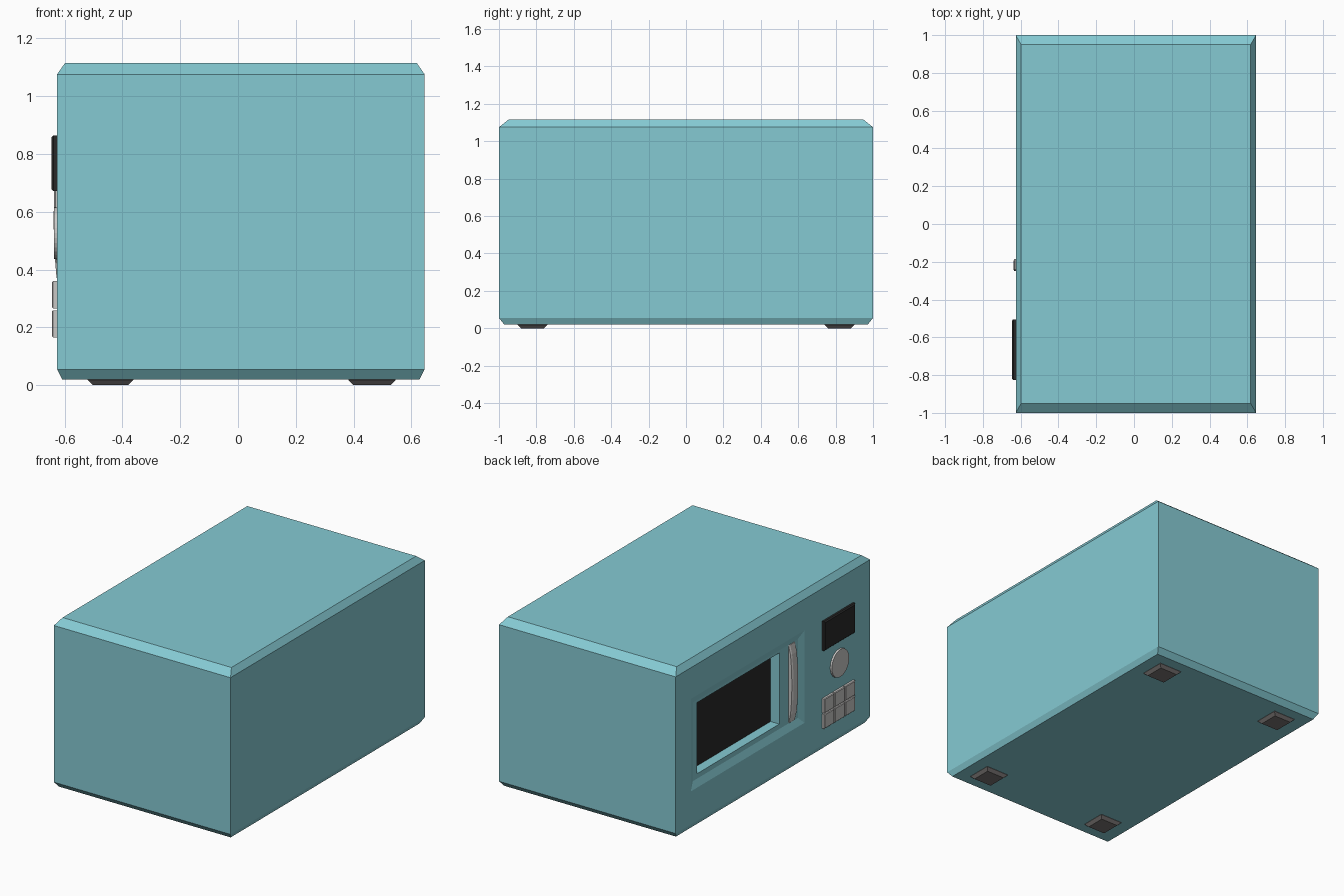
import bpy, bmesh, math
from mathutils import Matrix

if "Cube" in bpy.data.objects:
    bpy.data.objects.remove(bpy.data.objects["Cube"])

FACE = -0.626   # x of the door side
BACK = 0.646


def mat(name, r, g, b):
    m = bpy.data.materials.new(name)
    m.diffuse_color = (r, g, b, 1)
    m.use_nodes = True
    m.node_tree.nodes["Principled BSDF"].inputs["Base Color"].default_value = m.diffuse_color
    return m


TEAL = mat("teal", 0.235, 0.59, 0.65)
BLACK = mat("black", 0.022, 0.022, 0.022)
GREY = mat("grey", 0.58, 0.57, 0.56)
DARK = mat("dark grey", 0.19, 0.175, 0.17)


def finish(bm, name, *mats):
    bmesh.ops.recalc_face_normals(bm, faces=bm.faces)
    me = bpy.data.meshes.new(name)
    bm.to_mesh(me)
    bm.free()
    for m in mats:
        me.materials.append(m)
    ob = bpy.data.objects.new(name, me)
    bpy.context.collection.objects.link(ob)
    return ob


def ring_z(bm, x0, x1, y0, y1, z):
    return [bm.verts.new(p) for p in ((x0, y0, z), (x1, y0, z), (x1, y1, z), (x0, y1, z))]


def ring_x(bm, x, y0, y1, z0, z1):
    return [bm.verts.new(p) for p in ((x, y0, z0), (x, y1, z0), (x, y1, z1), (x, y0, z1))]


def bridge(bm, a, b):
    n = len(a)
    return [bm.faces.new((a[i], a[(i + 1) % n], b[(i + 1) % n], b[i])) for i in range(n)]


def loft(bm, rings, cap_start=True):
    for a, b in zip(rings, rings[1:]):
        bridge(bm, a, b)
    if cap_start:
        bm.faces.new(rings[0])
    return bm.faces.new(rings[-1])


# Casing with chamfered top and bottom; door and window are stepped into the -x side
bm = bmesh.new()
rings = [ring_z(bm, FACE + i, BACK - i, -1 + j, 1 - j, z) for i, j, z in
         ((0.018, 0.028, 0.02), (0, 0, 0.055), (0, 0, 1.075), (0.028, 0.05, 1.115))]
loft(bm, rings)
lo, hi = rings[1], rings[2]
side = [lo[0], lo[3], hi[3], hi[0]]
bm.faces.remove(bm.faces.get(side))
glass = loft(bm, [side,
                  ring_x(bm, FACE, -0.325, 0.845, 0.27, 0.872),
                  ring_x(bm, FACE + 0.017, -0.28, 0.80, 0.315, 0.827),
                  ring_x(bm, FACE + 0.017, -0.09, 0.757, 0.347, 0.81),
                  ring_x(bm, FACE + 0.08, -0.09, 0.757, 0.347, 0.81)], False)
glass.material_index = 1
finish(bm, "casing_and_door", TEAL, BLACK)


# Raised plate on the door side with a small chamfered rim
def plate(name, material, y0, y1, z0, z1, depth, c):
    bm = bmesh.new()
    x = FACE - depth
    loft(bm, [ring_x(bm, FACE + 0.005, y0, y1, z0, z1),
              ring_x(bm, x + c, y0, y1, z0, z1),
              ring_x(bm, x, y0 + c, y1 - c, z0 + c, z1 - c)])
    finish(bm, name, material)


plate("display", BLACK, -0.825, -0.505, 0.672, 0.863, 0.02, 0.007)
for row, z in enumerate((0.165, 0.266)):
    for col in range(3):
        y = -0.825 + col * 0.109
        plate(f"button_{row}_{col}", GREY, y, y + 0.102, z, z + 0.094, 0.018, 0.004)

# Dial
bm = bmesh.new()
bmesh.ops.create_cone(bm, cap_ends=True, segments=32, radius1=0.092, radius2=0.089, depth=0.016,
                      matrix=Matrix.Translation((FACE - 0.003, -0.68, 0.526))
                      @ Matrix.Rotation(-math.pi / 2, 4, 'Y'))
finish(bm, "dial", GREY)

# Bowed door handle: tapered cross-section swept up z
bm = bmesh.new()
base = FACE + 0.019
rings = []
for z, x in ((0.318, -0.614), (0.375, -0.628), (0.47, -0.636), (0.57, -0.638),
             (0.67, -0.636), (0.765, -0.628), (0.824, -0.614)):
    rings.append([bm.verts.new(p) for p in ((base, -0.25, z), (x + 0.005, -0.25, z), (x, -0.24, z),
                                            (x, -0.195, z), (x + 0.005, -0.185, z), (base, -0.185, z))])
loft(bm, rings)
finish(bm, "door_handle", GREY)

# Tapered feet
for x0, x1 in ((-0.52, -0.362), (0.382, 0.545)):
    for y0, y1 in ((-0.9, -0.74), (0.74, 0.9)):
        bm = bmesh.new()
        t = 0.018
        loft(bm, [ring_z(bm, x0, x1, y0, y1, 0.022),
                  ring_z(bm, x0, x1, y0, y1, 0.018),
                  ring_z(bm, x0 + t, x1 - t, y0 + t, y1 - t, 0)])
        finish(bm, "foot", DARK)
